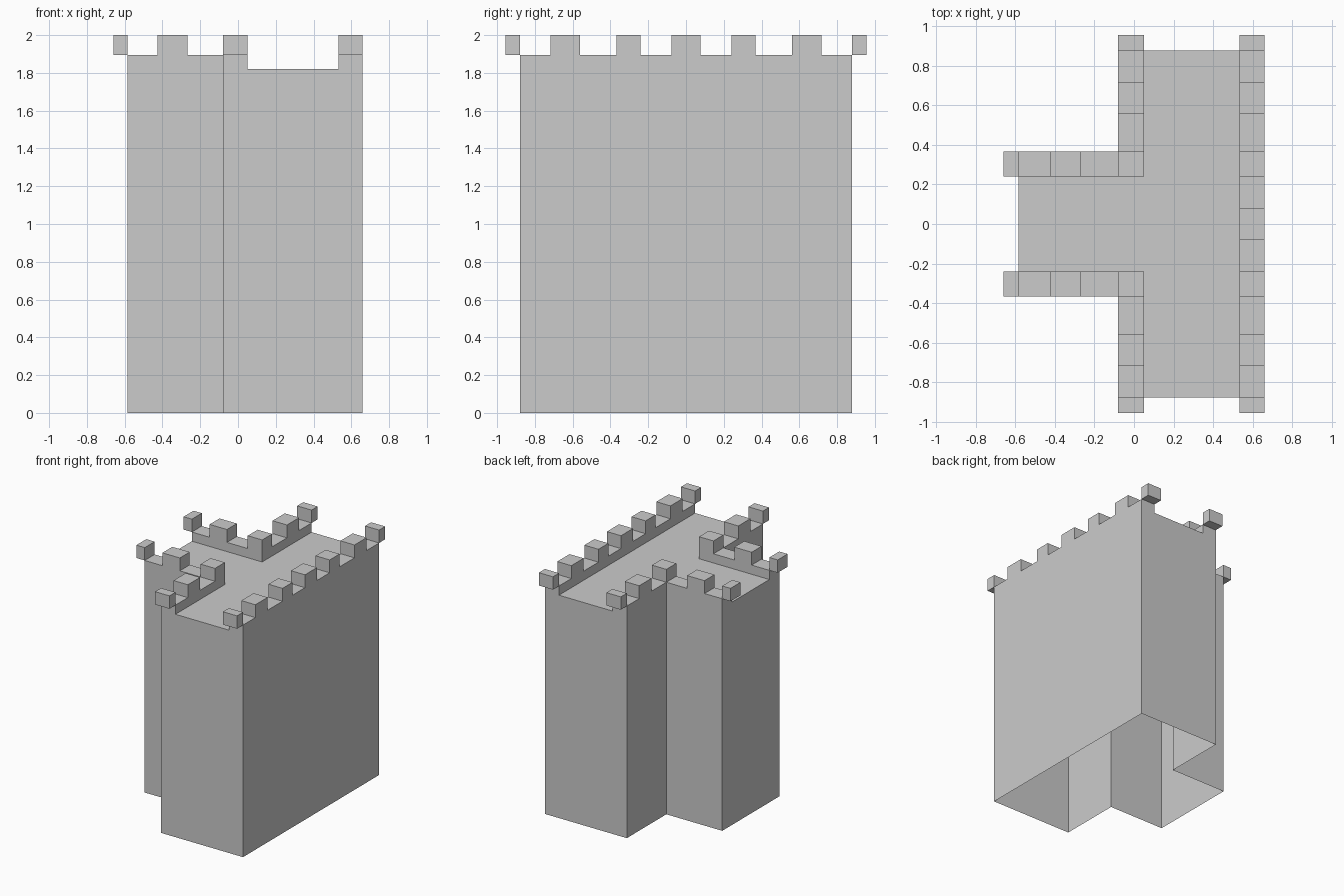
import bpy, bmesh

if "Cube" in bpy.data.objects:
    bpy.data.objects.remove(bpy.data.objects["Cube"])

ROOF, WALK, TOP = 1.82, 1.895, 2.0
X0, X1, X2, X3, X4 = -0.585, -0.08, 0.05, 0.533, 0.66   # wing end, wall, parapet inner edges, back wall
Y0, Y1, Y2 = 0.24, 0.368, 0.878                         # parapet inner, wing side, main end


def prism(name, outline, z0, z1, top=True, bottom=False):
    """Vertical prism from a counter-clockwise outline with optional caps."""
    bm = bmesh.new()
    lo = [bm.verts.new((x, y, z0)) for x, y in outline]
    hi = [bm.verts.new((x, y, z1)) for x, y in outline]
    n = len(outline)
    for i in range(n):
        j = (i + 1) % n
        bm.faces.new((lo[i], lo[j], hi[j], hi[i]))
    if top:
        bm.faces.new(hi)
    if bottom:
        bm.faces.new(lo[::-1])
    mesh = bpy.data.meshes.new(name)
    bm.to_mesh(mesh)
    bm.free()
    ob = bpy.data.objects.new(name, mesh)
    bpy.context.collection.objects.link(ob)
    return ob


def rect(xa, xb, ya, yb):
    return [(xa, ya), (xb, ya), (xb, yb), (xa, yb)]


def flip(outline):
    return [(x, -y) for x, y in reversed(outline)]


def both(name, outline, *args, **kw):
    prism(name + "_left", outline, *args, **kw)
    prism(name + "_right", flip(outline), *args, **kw)


# T-shaped tower walls, open underneath and on top
half = [(X4, Y2), (X1, Y2), (X1, Y1), (X0, Y1)]
prism("tower_walls", half + flip(half), 0, ROOF, top=False)

# Sunken roof between the parapets
half = [(X3, Y2), (X2, Y2), (X2, Y0), (X0, Y0)]
bm = bmesh.new()
bm.faces.new([bm.verts.new((x, y, ROOF)) for x, y in half + flip(half)])
mesh = bpy.data.meshes.new("roof")
bm.to_mesh(mesh)
bm.free()
bpy.context.collection.objects.link(bpy.data.objects.new("roof", mesh))

# Parapets: a straight back one and two L-shaped ones round the wing
prism("back_parapet", rect(X3, X4, -Y2, Y2), ROOF, WALK)
both("wing_parapet", [(X0, Y0), (X2, Y0), (X2, Y2), (X1, Y2), (X1, Y1), (X0, Y1)], ROOF, WALK)

# Merlons standing on the parapets
prism("back_merlon_middle", rect(X3, X4, -0.078, 0.078), WALK, TOP, bottom=False)
for ya, yb in ((Y0, Y1), (0.56, 0.718)):
    both("back_merlon", rect(X3, X4, ya, yb), WALK, TOP)
    both("inner_merlon", rect(X1, X2, ya, yb), WALK, TOP)
both("wing_merlon", rect(-0.425, -0.268, Y0, Y1), WALK, TOP)

# End merlons overhanging the walls
both("back_end_merlon", rect(X3, X4, Y2, 0.956), WALK, TOP, bottom=True)
both("inner_end_merlon", rect(X1, X2, Y2, 0.956), WALK, TOP, bottom=True)
both("wing_end_merlon", rect(-0.66, X0, Y0, Y1), WALK, TOP, bottom=True)
